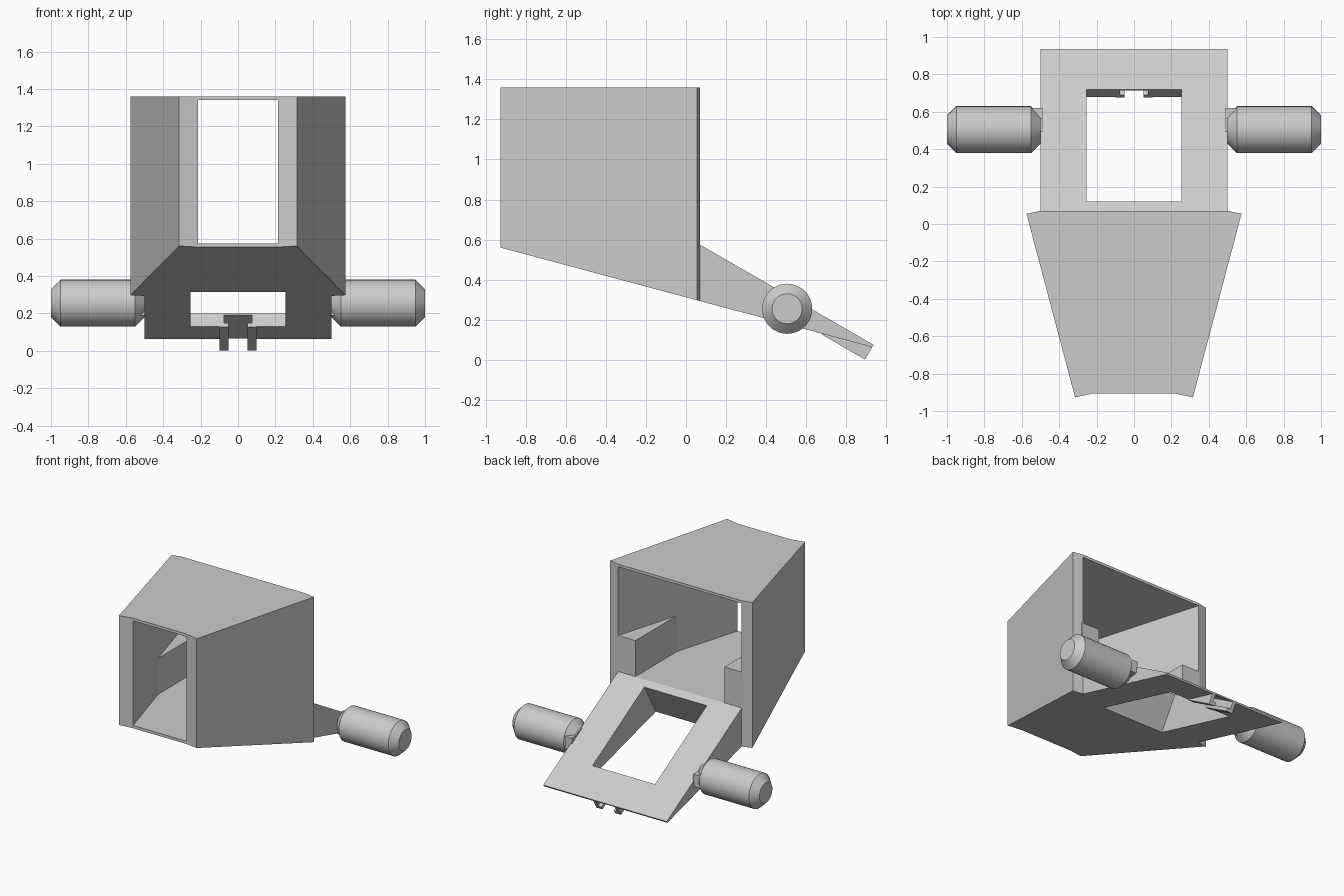
import bpy, bmesh, math

cube = bpy.data.objects.get("Cube")
if cube:
    bpy.data.objects.remove(cube, do_unlink=True)

grey = bpy.data.materials.new("plain_grey")
grey.use_nodes = True
grey.diffuse_color = (0.6, 0.6, 0.6, 1)
grey.node_tree.nodes["Principled BSDF"].inputs["Base Color"].default_value = grey.diffuse_color


def loft(name, rings):
    """Closed solid through matching rings of points."""
    bm = bmesh.new()
    loops = [[bm.verts.new(p) for p in ring] for ring in rings]
    n = len(loops[0])
    for a, b in zip(loops, loops[1:]):
        for i in range(n):
            j = (i + 1) % n
            bm.faces.new((a[i], a[j], b[j], b[i]))
    bm.faces.new(loops[0])
    bm.faces.new(loops[-1])
    bmesh.ops.recalc_face_normals(bm, faces=bm.faces)
    mesh = bpy.data.meshes.new(name)
    bm.to_mesh(mesh)
    bm.free()
    mesh.materials.append(grey)
    obj = bpy.data.objects.new(name, mesh)
    bpy.context.collection.objects.link(obj)
    return obj


def upright(name, plan, low, high):
    """Plan outline raised from a floor function to a flat top."""
    return loft(name, [[(x, y, low(y)) for x, y in plan],
                       [(x, y, high) for x, y in plan]])


def across(name, profile, x0, x1):
    """Side profile extruded along x."""
    return loft(name, [[(x, y, z) for y, z in profile] for x in (x0, x1)])


def cut(target, cutter):
    cutter.hide_render = True
    mod = target.modifiers.new("cut", 'BOOLEAN')
    mod.operation = 'DIFFERENCE'
    mod.solver = 'EXACT'
    mod.object = cutter
    bpy.context.view_layer.objects.active = target
    bpy.ops.object.modifier_apply(modifier=mod.name)


def underside(y):
    return 0.56 - 0.268 * (y + 0.925)


BACK, FLOOR, ROOF = 0.07, 0.575, 1.36
C, S = math.cos(math.radians(30)), 0.5


def tilt(s, d):
    """Point s along the sloping arm top and d below it, as (y, z)."""
    return (BACK + s * C - d * S, FLOOR - s * S - d * C)


def tilted_box(name, x0, x1, s0, s1, d0, d1):
    return across(name, [tilt(s0, d0), tilt(s1, d0), tilt(s1, d1), tilt(s0, d1)], x0, x1)


# Tapered hopper shell with slanted underside, open front and back
half = [(0.215, -0.905), (0.315, -0.927), (0.575, 0.055), (0.5, BACK)]
plan = half + [(-x, y) for x, y in reversed(half)]
shell = upright("hopper_shell", plan, underside, ROOF)
hollow = [(0.2, -0.956), (0.529, 0.17), (-0.529, 0.17), (-0.2, -0.956)]
hollow_cutter = upright("hollow_cutter", hollow, lambda y: FLOOR, ROOF - 0.02)
cut(shell, hollow_cutter)

# Wedge-shaped arm behind the hopper
tip = tilt(1, 0.013)
arm = across("sloping_arm", [(BACK, FLOOR), tilt(1, 0), tip, (BACK, underside(BACK))], -0.5, 0.5)

# Window square to the arm top, and the slot under the arm tip
window_cutter = tilted_box("window_cutter", -0.253, 0.253, 0.058, 0.75, -0.1, 0.5)
slot_cutter = tilted_box("slot_cutter", -0.075, 0.075, 0.7, 1.05, 0.01, 0.2)
cut(shell, window_cutter)
cut(arm, window_cutter)
cut(arm, slot_cutter)
for helper in (hollow_cutter, window_cutter, slot_cutter):
    bpy.data.objects.remove(helper, do_unlink=True)

rail = [(0.05, 0.085), (0.1, 0.085), (0.1, 0.011), (0.075, 0.011), (0.075, 0.06), (0.05, 0.06)]
wedge = [(0.36, BACK), (0.51, BACK), (0.37, -0.43), (0.36, -0.43)]
peg_rings = [(0.49, 0.075), (0.5, 0.075), (0.55, 0.125), (0.95, 0.125), (1.0, 0.075)]
PEG_Y, PEG_Z, SIDES = 0.505, 0.255, 40

for side, k in (("left", 1), ("right", -1)):
    # Hooked rail beside the slot
    loft(side + "_slot_rail", [[(k * x, *tilt(s, d)) for x, d in rail] for s in (0.75, 1)])
    # Wedge block inside the hopper
    upright(side + "_inner_block", [(k * x, y) for x, y in wedge], lambda y: FLOOR - 0.01, 0.838)
    # Neck joining the peg to the arm
    across(side + "_peg_neck", [(0.44, 0.19), (0.62, 0.21), (0.62, 0.3), (0.44, 0.3)],
           k * 0.49, k * 0.56)
    # Chamfered round peg
    rings = []
    for x, r in peg_rings:
        angles = [math.tau * i / SIDES for i in range(SIDES)]
        rings.append([(k * x, PEG_Y + r * math.cos(a), PEG_Z + r * math.sin(a)) for a in angles])
    peg = loft(side + "_peg", rings)
    bpy.ops.object.select_all(action='DESELECT')
    peg.select_set(True)
    bpy.context.view_layer.objects.active = peg
    bpy.ops.object.shade_smooth_by_angle(angle=math.radians(30))
